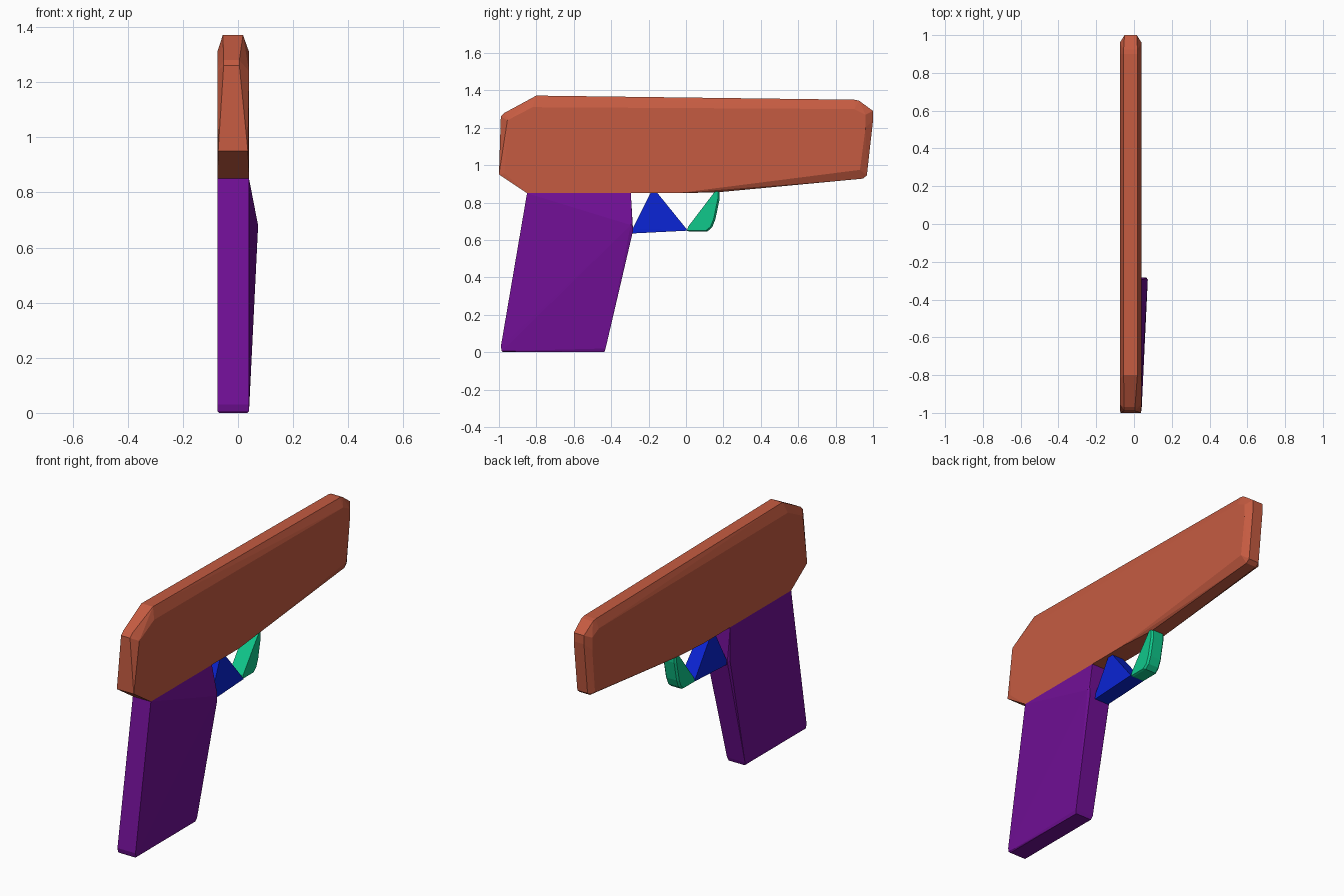
import bpy, bmesh, math

cube = bpy.data.objects.get("Cube")
if cube:
    bpy.data.objects.remove(cube, do_unlink=True)


def material(name, rgb):
    m = bpy.data.materials.new(name)
    m.use_nodes = True
    m.diffuse_color = (*rgb, 1)
    m.node_tree.nodes["Principled BSDF"].inputs["Base Color"].default_value = (*rgb, 1)
    return m


def ribs(outline, left, right):
    """Side profile points (y, z) placed at both x limits."""
    return [(x, y, z) for y, z in outline for x in (left, right)]


def hull(name, points, mat):
    """Convex solid wrapped around a few profile points."""
    bm = bmesh.new()
    for p in points:
        bm.verts.new(p)
    res = bmesh.ops.convex_hull(bm, input=bm.verts)
    loose = {g for g in res["geom_interior"] + res["geom_unused"]
             if isinstance(g, bmesh.types.BMVert)}
    bmesh.ops.delete(bm, geom=list(loose), context='VERTS')
    bmesh.ops.dissolve_limit(bm, angle_limit=math.radians(1),
                             verts=bm.verts, edges=bm.edges)
    bmesh.ops.recalc_face_normals(bm, faces=bm.faces)
    mesh = bpy.data.meshes.new(name)
    bm.to_mesh(mesh)
    bm.free()
    mesh.materials.append(mat)
    obj = bpy.data.objects.new(name, mesh)
    bpy.context.collection.objects.link(obj)
    return obj


rust = material("rust_red", (0.56, 0.105, 0.053))
purple = material("purple", (0.165, 0.005, 0.305))
blue = material("blue", (0.003, 0.017, 0.65))
green = material("green", (0.005, 0.58, 0.26))

LEFT, RIGHT = -0.075, 0.04

# Long upper body: wide sides, narrower chamfered top, rear and muzzle
top = [(-0.8, 1.372), (0.9, 1.35), (0.925, 1.345)]
sides = [(-0.85, 0.85), (-0.05, 0.85), (-0.97, 0.957), (-0.955, 1.24),
         (-0.82, 1.31), (0.9, 1.3), (0.96, 1.27), (0.96, 1.2)]
muzzle = [(1.0, 1.29), (1.0, 1.24), (0.967, 0.945), (0.945, 0.928)]
points = ribs(top, -0.055, 0.018) + ribs(sides, LEFT, RIGHT)
points += ribs(muzzle, -0.05, 0.015)
points += ribs([(-1.0, 0.95)], -0.072, 0.036)
points += ribs([(-0.99, 1.26), (-0.97, 1.28)], -0.052, 0.005)
points += ribs([(0.17, 0.855)], -0.065, 0.02)
points += [(LEFT, 0.935, 0.945), (RIGHT, 0.93, 0.975)]
hull("upper_body", points, rust)

# Slanted grip with a swelling at its upper front edge on one side
grip = [(-0.985, 0.006), (-0.99, 0.03), (-0.85, 0.85), (-0.295, 0.85),
        (-0.43, 0.02)]
points = ribs(grip, LEFT, RIGHT)
points += ribs([(-0.98, 0), (-0.437, 0)], -0.068, 0.033)
points += ribs([(-0.283, 0.65), (-0.287, 0.7)], -0.065, 0.066)
points += [(0.073, -0.295, 0.68), (LEFT, -0.293, 0.66)]
hull("grip", points, purple)

# Triangular trigger
points = ribs([(-0.285, 0.635), (-0.285, 0.66), (0.01, 0.65)], -0.06, 0.03)
points += ribs([(-0.185, 0.86), (-0.16, 0.86)], -0.05, 0.02)
hull("trigger", points, blue)

# Trigger guard front with a rounded lower corner
guard = [(0.005, 0.65), (0.012, 0.672), (0.105, 0.65), (0.13, 0.67),
         (0.147, 0.71), (0.17, 0.82), (0.17, 0.86), (0.155, 0.86)]
rim = [(0.015, 0.646), (0.115, 0.646), (0.14, 0.668), (0.157, 0.71),
       (0.18, 0.82), (0.18, 0.86)]
hull("trigger_guard", ribs(guard, -0.06, 0.025) + ribs(rim, -0.05, 0.015), green)
